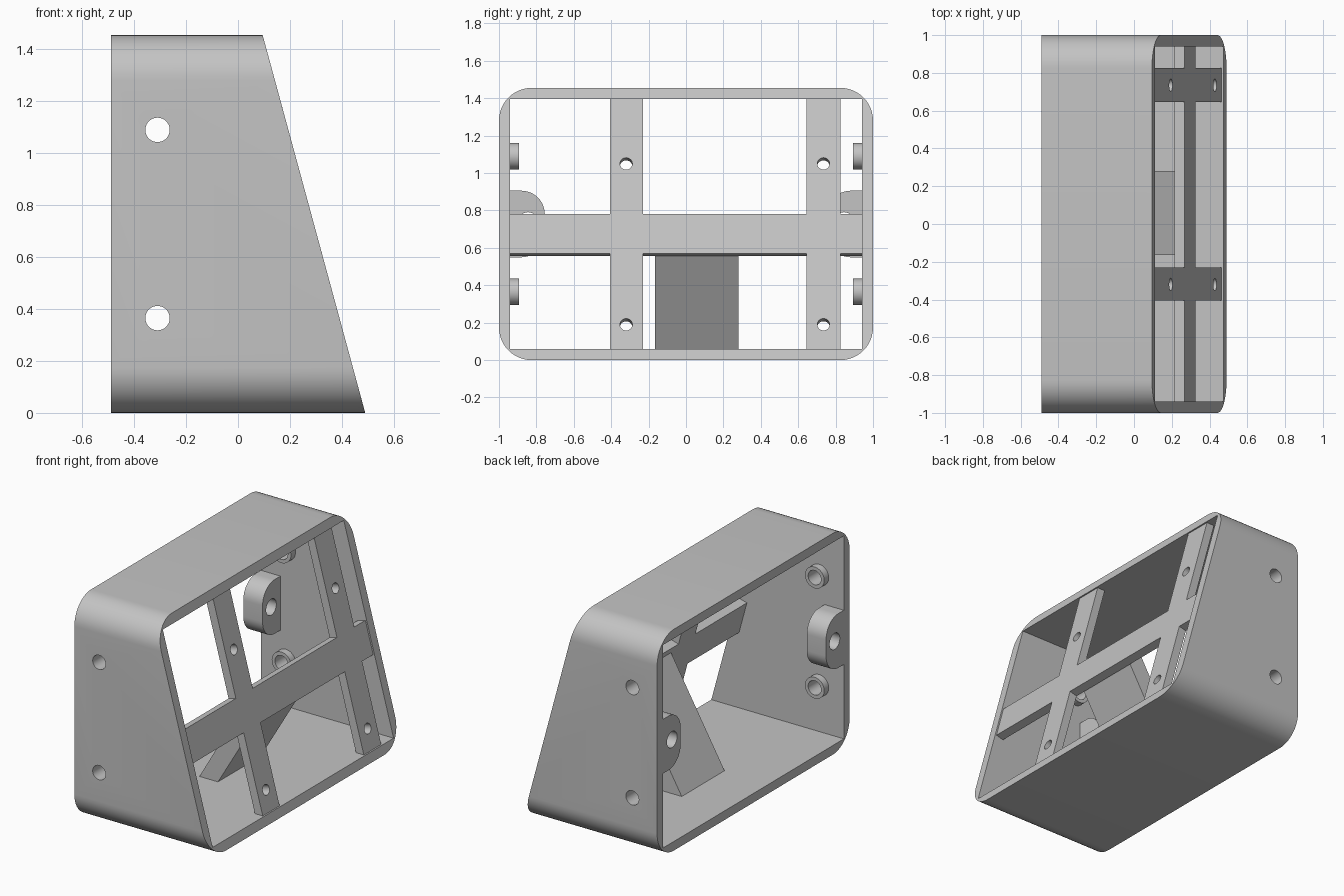
import bpy, bmesh, math
from mathutils import Vector

if "Cube" in bpy.data.objects:
    bpy.data.objects.remove(bpy.data.objects["Cube"], do_unlink=True)

grey = bpy.data.materials.new("light_grey")
grey.use_nodes = True
grey.diffuse_color = (0.55, 0.55, 0.55, 1)
grey.node_tree.nodes["Principled BSDF"].inputs["Base Color"].default_value = grey.diffuse_color

# Main sizes
BACK, HEIGHT, WALL = -0.49, 1.455, 0.06
INNER = 1 - WALL
SLOPE = 0.395 / HEIGHT
NORMAL = Vector((1, 0, SLOPE)).normalized()
MID = HEIGHT / 2


def prism(name, points, push):
    """Solid made by pushing a flat outline along a vector."""
    bm = bmesh.new()
    face = bm.faces.new([bm.verts.new(p) for p in points])
    new = bmesh.ops.extrude_face_region(bm, geom=[face])["geom"]
    bmesh.ops.translate(bm, vec=push, verts=[g for g in new if isinstance(g, bmesh.types.BMVert)])
    bmesh.ops.recalc_face_normals(bm, faces=bm.faces)
    mesh = bpy.data.meshes.new(name)
    bm.to_mesh(mesh)
    bm.free()
    mesh.materials.append(grey)
    ob = bpy.data.objects.new(name, mesh)
    bpy.context.collection.objects.link(ob)
    return ob


def rod(name, start, push, radius, sides=40):
    """Round bar starting at a point and running along a vector."""
    push = Vector(push)
    turn = push.to_track_quat('Z', 'Y')
    ring = [2 * math.pi * i / sides for i in range(sides)]
    return prism(name, [Vector(start) + turn @ Vector((radius * math.cos(a), radius * math.sin(a), 0))
                        for a in ring], push)


def combine(ob, other, operation='DIFFERENCE'):
    """Apply a boolean and remove the second solid."""
    bpy.context.view_layer.objects.active = ob
    mod = ob.modifiers.new("boolean", 'BOOLEAN')
    mod.operation, mod.solver, mod.object = operation, 'EXACT', other
    bpy.ops.object.modifier_apply(modifier=mod.name)
    bpy.data.objects.remove(other, do_unlink=True)


def rounded(x, y0, y1, z0, z1, radius, corners=(0, 1, 2, 3), steps=12):
    """Rectangle in the YZ plane with the chosen corners rounded."""
    pts = []
    for k, (y, z, sy, sz) in enumerate([(y1, z1, -1, -1), (y0, z1, 1, -1),
                                        (y0, z0, 1, 1), (y1, z0, -1, 1)]):
        if k not in corners:
            pts.append((x, y, z))
            continue
        for i in range(steps + 1):
            a = math.pi / 2 * (k + i / steps)
            pts.append((x, y + sy * radius + radius * math.cos(a),
                        z + sz * radius + radius * math.sin(a)))
    return pts


def on_slope(y, z):
    """Point on the recessed front plane of the lattice."""
    return Vector((0.48 - SLOPE * z, y, z))


def bar(name, y0, y1, z0, z1):
    return prism(name, [on_slope(y0, z0), on_slope(y1, z0), on_slope(y1, z1), on_slope(y0, z1)],
                 NORMAL * -0.055)


# Rounded shell, hollowed and cut off at a slant
shell = prism("shell", rounded(BACK, -1, 1, 0, HEIGHT, 0.175), (1.2, 0, 0))
combine(shell, prism("hollow", rounded(BACK - 0.1, -INNER, INNER, WALL, HEIGHT - WALL, 0, ()), (2, 0, 0)))
low, high = -0.2, HEIGHT + 0.2
combine(shell, prism("slant_cut", [(0.49 - SLOPE * low, -2, low), (2, -2, low), (2, -2, high),
                                   (0.49 - SLOPE * high, -2, high)], (0, 4, 0)))

# Side screw holes with inner bosses
HOLES = [("lower", 0.365), ("upper", 1.09)]
for level, z in HOLES:
    combine(shell, rod("side_hole", (-0.31, -2, z), (0, 4, 0), 0.047))
    for side, s in (("left", 1), ("right", -1)):
        boss = rod(f"{side}_{level}_boss", (-0.31, s * INNER, z), (0, -s * 0.047, 0), 0.07)
        combine(boss, rod("boss_hole", (-0.31, s * 1.1, z), (0, -s * 0.5, 0), 0.047))

# Rear mounting tabs
for side, s in (("left", 1), ("right", -1)):
    y0, y1 = sorted((s * INNER, s * 0.755))
    tab = prism(f"{side}_tab", rounded(BACK, y0, y1, MID - 0.178, MID + 0.178, 0.125,
                                       (1, 2) if s > 0 else (0, 3)), (0.14, 0, 0))
    combine(tab, rod("tab_hole", (BACK - 0.2, s * 0.845, MID + 0.01), (0.6, 0, 0), 0.053))

# Slanted lattice: one crossbar, two uprights, four screw holes
lattice = bar("lattice", -0.96, 0.96, 0.57, 0.78)
for y0, y1 in ((-0.405, -0.23), (0.645, 0.825)):
    combine(lattice, bar("upright", y0, y1, 0.04, HEIGHT - 0.04), 'UNION')
for y in (-0.32, 0.735):
    for z in (0.19, 1.05):
        combine(lattice, rod("lattice_hole", on_slope(y, z) + NORMAL * 0.1, NORMAL * -0.3, 0.033))

# Leaning brace from the floor to the back of the crossbar
prism("brace", [(-0.165, -0.165, WALL), (-0.03, -0.165, WALL), (0.275, -0.165, 0.575),
                (0.235, -0.165, 0.75)], (0, 0.445, 0))

# Smooth the round surfaces, keep the edges sharp
bpy.ops.object.select_all(action='DESELECT')
for ob in bpy.context.collection.objects:
    if ob.type == 'MESH':
        ob.select_set(True)
        bpy.context.view_layer.objects.active = ob
bpy.ops.object.shade_smooth_by_angle(angle=math.radians(30))
